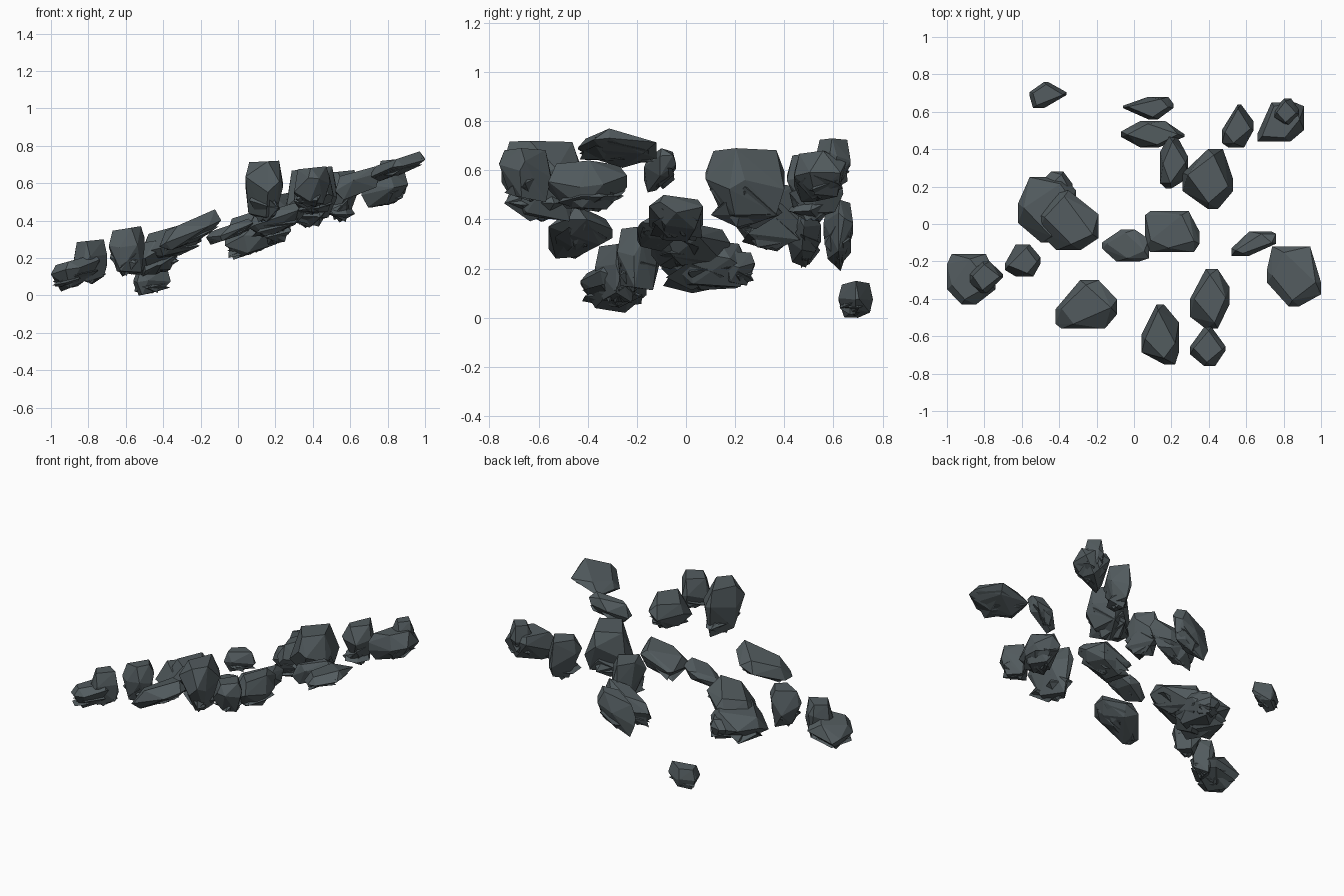
import bpy
import bmesh
import random
from mathutils import Vector

random.seed(7)

if "Cube" in bpy.data.objects:
    bpy.data.objects.remove(bpy.data.objects["Cube"], do_unlink=True)

# One slate colour for every stone
slate = bpy.data.materials.new("dark_slate")
slate.use_nodes = True
colour = (0.085, 0.105, 0.113, 1)
slate.diffuse_color = colour
shader = slate.node_tree.nodes["Principled BSDF"]
shader.inputs["Base Color"].default_value = colour
shader.inputs["Roughness"].default_value = 0.9


def add_hull(bm, points):
    """Convex chunk around the points."""
    verts = [bm.verts.new(p) for p in points]
    hull = bmesh.ops.convex_hull(bm, input=verts)
    spare = {v for v in hull["geom_interior"] + hull["geom_unused"]
             if isinstance(v, bmesh.types.BMVert)}
    bmesh.ops.delete(bm, geom=list(spare), context='VERTS')


def outline(left, front, right, back):
    """Eight-sided plan; each side spans a stretch of the box edge, in tenths."""
    def unit(tenths):
        return tenths / 5 - 1
    plan = [(-1, unit(t)) for t in reversed(left)]
    plan += [(unit(t), -1) for t in front]
    plan += [(1, unit(t)) for t in right]
    plan += [(unit(t), 1) for t in reversed(back)]
    return [Vector((x, y, 0)) for x, y in plan]


def stone(name, xs, ys, zs, left, front, right, back, slope=0.2):
    """Faceted stone filling the given extents, its bed tilted by the slope."""
    bm = bmesh.new()
    plan = outline(left, front, right, back)
    # Main block: near-flat top, full waist with uneven height, broken foot
    block = []
    for i, p in enumerate(plan):
        block.append(p + Vector((0, 0, random.uniform(-0.2, 0.55))))
        if i % 2 == 0:
            block.append(p.lerp(plan[(i + 1) % 8], random.random()) * 0.8 + Vector((0, 0, 1)))
            block.append(p * random.uniform(0.45, 0.85) + Vector((0, 0, random.uniform(-1, -0.6))))
    add_hull(bm, block)
    # Jagged ledges that jut out lower down
    for _ in range(3):
        middle = Vector((random.uniform(-0.35, 0.35), random.uniform(-0.35, 0.35), -0.3))
        ledge = []
        for p in random.sample(plan, 5):
            ledge.append(p * random.uniform(0.75, 0.98) + Vector((0, 0, random.uniform(-0.7, 0.2))))
        ledge += [middle + Vector((0, 0, h)) for h in (-0.65, 0.6)]
        add_hull(bm, ledge)
    # Tilt, then size to the extents
    size = [b - a for a, b in (xs, ys, zs)]
    thick = max(size[2] - abs(slope) * size[0], size[2] * 0.4)
    for v in bm.verts:
        v.co.z = v.co.z * thick + v.co.x * slope * size[0]
    for axis, (low, high) in enumerate((xs, ys, zs)):
        values = [v.co[axis] for v in bm.verts]
        start, span = min(values), max(values) - min(values)
        for v in bm.verts:
            v.co[axis] = low + (v.co[axis] - start) / span * (high - low)
    bmesh.ops.recalc_face_normals(bm, faces=bm.faces)
    mesh = bpy.data.meshes.new(name)
    bm.to_mesh(mesh)
    bm.free()
    mesh.materials.append(slate)
    bpy.context.collection.objects.link(bpy.data.objects.new(name, mesh))


# Stones along the back
stone("lone_back_pebble", (-.56, -.36), (.62, .76), (0, .15), (5, 6), (1, 4), (5, 6), (4, 5), .1)
stone("back_slab", (-.06, .21), (.56, .68), (.19, .48), (5, 6), (5, 7), (5, 7), (5, 9), .3)
stone("back_inner_slab", (-.07, .27), (.41, .55), (.2, .46), (4, 6), (3, 6), (4, 5), (3, 7), .3)
stone("back_upright_slab", (.14, .29), (.19, .47), (.27, .55), (1, 7), (2, 4), (2, 6), (3, 6))
stone("back_tall_boulder", (.26, .53), (.08, .4), (.36, .69), (3, 6), (5, 7), (3, 5), (5, 8), .1)
stone("back_left_shard", (.47, .64), (.41, .64), (.39, .67), (1, 4), (2, 7), (4, 6), (5, 6), .1)
stone("back_left_boulder", (.66, .91), (.44, .65), (.47, .68), (0, 2), (0, 7), (3, 9), (3, 8), .15)
stone("back_left_cap", (.75, .88), (.53, .67), (.52, .73), (3, 6), (3, 6), (4, 6), (4, 7), .1)

# Stones on the left side
stone("left_small_slab", (.52, .76), (-.17, -.04), (.51, .69), (0, 3), (1, 4), (5, 9), (4, 9), .25)
stone("left_slab", (.71, 1), (-.44, -.12), (.61, .77), (4, 6), (4, 6), (2, 4), (1, 8), .28)

# Stones at the front
stone("front_left_long_stone", (.3, .51), (-.56, -.24), (.43, .64), (2, 5), (4, 7), (4, 7), (4, 7))
stone("front_left_block", (.3, .49), (-.76, -.55), (.47, .69), (3, 5), (4, 7), (4, 5), (4, 6), .1)
stone("front_tall_boulder", (.04, .24), (-.75, -.43), (.39, .72), (2, 5), (6, 9), (2, 7), (4, 6), .05)
stone("front_right_slab", (-.42, -.09), (-.56, -.3), (.24, .46), (1, 4), (1, 8), (3, 6), (4, 7), .35)

# Stones in the middle
stone("middle_block", (.06, .35), (-.15, .07), (.31, .5), (1, 9), (1, 9), (2, 5), (1, 8), .25)
stone("middle_small_slab", (-.17, .08), (-.2, -.03), (.27, .41), (4, 6), (3, 8), (1, 7), (4, 7), .3)

# Heap on the right side
stone("heap_top_boulder", (-.51, -.19), (-.14, .18), (.17, .4), (3, 6), (3, 7), (2, 6), (3, 5), .25)
stone("heap_lower_boulder", (-.62, -.31), (-.1, .25), (.1, .31), (3, 6), (4, 7), (3, 8), (2, 8), .15)
stone("heap_back_chip", (-.49, -.33), (.12, .28), (.13, .27), (3, 7), (3, 7), (3, 6), (3, 7), .1)

# Stones at the far right
stone("right_upright_block", (-.69, -.5), (-.28, -.11), (.1, .37), (2, 4), (3, 8), (4, 6), (3, 7), .15)
stone("far_right_boulder", (-1, -.74), (-.43, -.16), (.02, .22), (3, 8), (3, 6), (3, 6), (1, 8), .25)
stone("far_right_chip", (-.88, -.7), (-.37, -.2), (.06, .3), (3, 6), (3, 5), (5, 6), (4, 6), .1)
